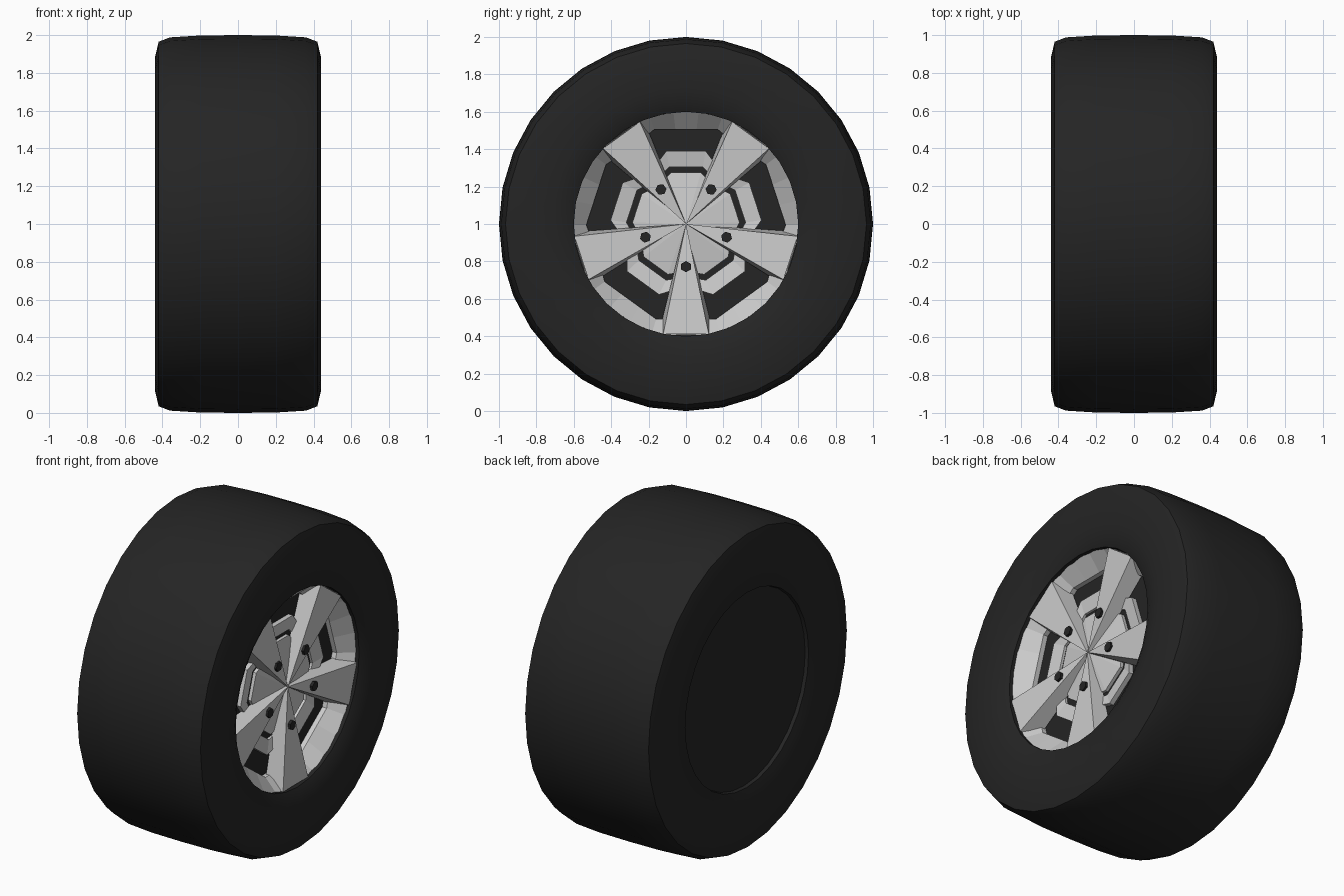
import bpy, bmesh
from math import sin, cos, pi, radians, atan2, hypot

if "Cube" in bpy.data.objects:
    bpy.data.objects.remove(bpy.data.objects["Cube"])

CZ = 1.0  # axle height

dark = bpy.data.materials.new("dark_rubber")
dark.diffuse_color = (0.018, 0.018, 0.018, 1)
dark.use_nodes = True
dark.node_tree.nodes["Principled BSDF"].inputs["Base Color"].default_value = dark.diffuse_color


def pt(x, r, a):
    """Point at axle position x, radius r and angle a in the wheel plane."""
    return (x, r * cos(a), CZ + r * sin(a))


def finish(bm, name, mat=None, smooth=False):
    bmesh.ops.recalc_face_normals(bm, faces=bm.faces)
    me = bpy.data.meshes.new(name)
    bm.to_mesh(me)
    bm.free()
    ob = bpy.data.objects.new(name, me)
    bpy.context.collection.objects.link(ob)
    if mat:
        me.materials.append(mat)
    if smooth:
        bpy.context.view_layer.objects.active = ob
        ob.select_set(True)
        bpy.ops.object.shade_smooth_by_angle(angle=radians(40))
        ob.select_set(False)
    return ob


def bridge(bm, a, b):
    n = len(a)
    for i in range(n):
        j = (i + 1) % n
        bm.faces.new((a[i], a[j], b[j], b[i]))


def penta_loop(bm, x, half, apothem, corner):
    """Five flat sides with chamfered corners, one side centred in each spoke gap."""
    pts = [(-corner[0], corner[1]), (-half, apothem), (-half / 3, apothem),
           (half / 3, apothem), (half, apothem), corner]
    loop = []
    for k in range(5):
        for s, r in pts:
            loop.append(bm.verts.new(pt(x, hypot(s, r), radians(90 + 72 * k) + atan2(s, r))))
    return loop


# tyre: revolved profile with closed back and dark disc behind the spokes
profile = [(0.27, 0.6), (0.405, 0.6), (0.425, 0.64), (0.44, 0.72), (0.44, 0.88),
           (0.42, 0.965), (0.36, 0.988), (0.2, 0.998), (0, 1.0), (-0.2, 0.998),
           (-0.36, 0.988), (-0.42, 0.965), (-0.44, 0.88), (-0.44, 0.72),
           (-0.425, 0.64), (-0.415, 0.6), (-0.395, 0.595)]
bm = bmesh.new()
rings = [[bm.verts.new(pt(x, r, 2 * pi * i / 32)) for i in range(32)] for x, r in profile]
for a, b in zip(rings, rings[1:]):
    bridge(bm, a, b)
bm.faces.new(rings[0])
bm.faces.new(rings[-1])
finish(bm, "tyre", dark, True)

# outer rim: cone from the tyre opening down to a chamfered pentagon
bm = bmesh.new()
inner = penta_loop(bm, 0.30, 0.17, 0.505, (0.225, 0.46))
outer = [bm.verts.new(pt(0.385, 0.602, atan2(v.co.z - CZ, v.co.y))) for v in inner]
back = penta_loop(bm, 0.27, 0.17, 0.505, (0.225, 0.46))
bridge(bm, outer, inner)
bridge(bm, inner, back)
finish(bm, "outer_rim")

# middle ring
bm = bmesh.new()
mid_spec = [(0.27, 0.105, 0.39, (0.165, 0.31)), (0.30, 0.105, 0.39, (0.165, 0.31)),
            (0.285, 0.09, 0.305, (0.13, 0.265)), (0.27, 0.09, 0.305, (0.13, 0.265))]
loops = [penta_loop(bm, *s) for s in mid_spec]
for a, b in zip(loops, loops[1:]):
    bridge(bm, a, b)
finish(bm, "middle_ring")

# hub: shallow cone
bm = bmesh.new()
base = penta_loop(bm, 0.27, 0.08, 0.275, (0.115, 0.24))
top = penta_loop(bm, 0.29, 0.08, 0.275, (0.115, 0.24))
bridge(bm, base, top)
tip = bm.verts.new(pt(0.325, 0, 0))
for i in range(len(top)):
    bm.faces.new((top[i], top[(i + 1) % len(top)], tip))
finish(bm, "hub")

# spokes and bolts, five of each
for k in range(5):
    a = radians(-90 + 72 * k)
    bm = bmesh.new()
    w, wb = radians(11.7), radians(14)
    f = [bm.verts.new(p) for p in (pt(0.34, 0, 0), pt(0.392, 0.6, a - w), pt(0.392, 0.6, a + w))]
    b = [bm.verts.new(p) for p in (pt(0.28, 0, 0), pt(0.28, 0.6, a - wb), pt(0.28, 0.6, a + wb))]
    bm.faces.new(f)
    bm.faces.new(b)
    bridge(bm, f, b)
    finish(bm, f"spoke_{k + 1}")

    bm = bmesh.new()
    cy, cz = 0.228 * cos(a), CZ + 0.228 * sin(a)
    hexes = [[bm.verts.new((x, cy + 0.03 * cos(a + i * pi / 3), cz + 0.03 * sin(a + i * pi / 3)))
              for i in range(6)] for x in (0.345, 0.375)]
    bridge(bm, *hexes)
    for h in hexes:
        bm.faces.new(h)
    finish(bm, f"bolt_{k + 1}", dark)
